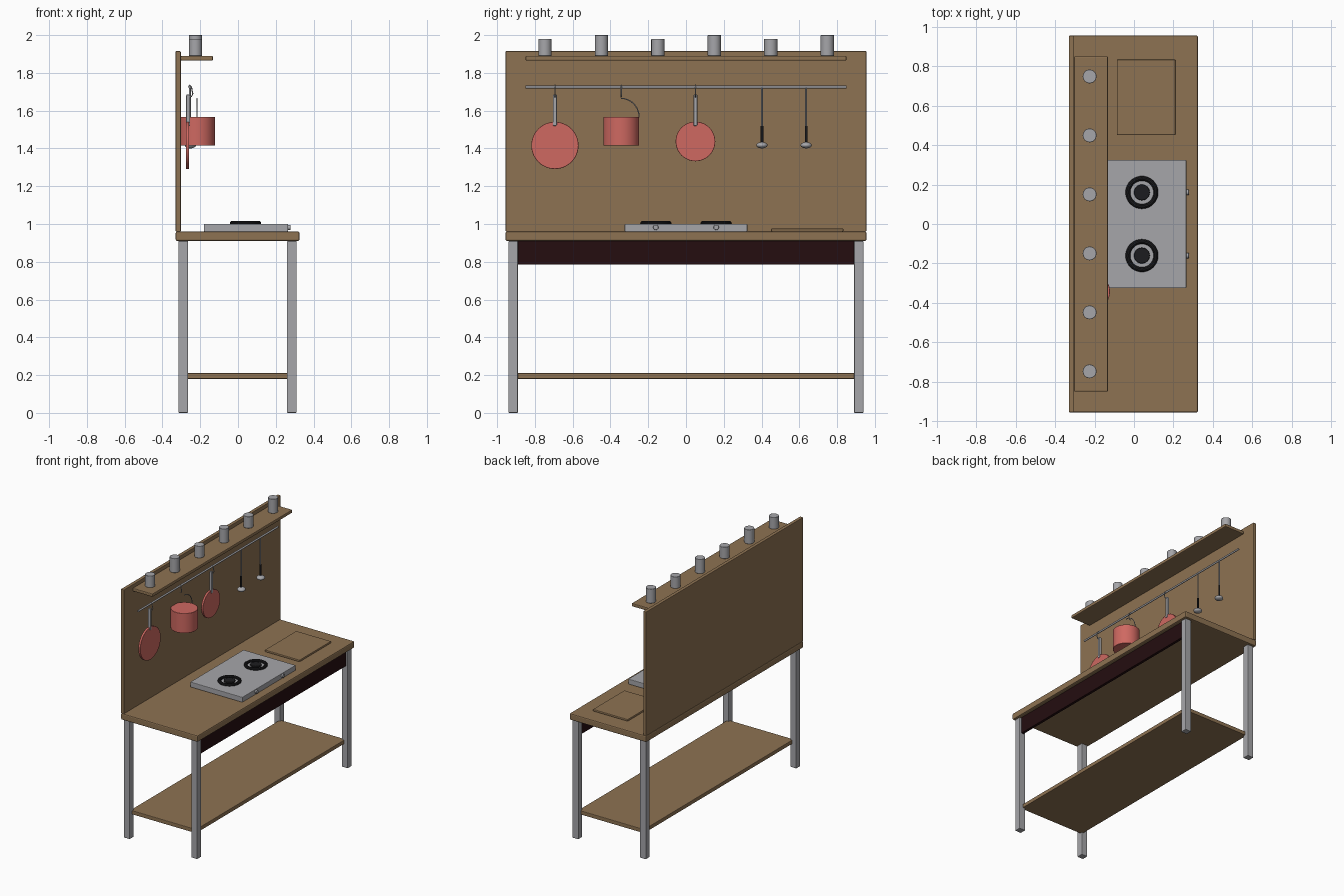
import bpy, math
from mathutils import Vector

cube = bpy.data.objects.get("Cube")
if cube:
    bpy.data.objects.remove(cube, do_unlink=True)


def material(name, rgb):
    m = bpy.data.materials.new(name)
    m.use_nodes = True
    m.diffuse_color = (*rgb, 1)
    bsdf = next(n for n in m.node_tree.nodes if n.type == 'BSDF_PRINCIPLED')
    bsdf.inputs["Base Color"].default_value = (*rgb, 1)
    return m


WOOD = material("wood", (0.27, 0.17, 0.085))
STEEL = material("steel", (0.38, 0.38, 0.40))
RED = material("red enamel", (0.62, 0.14, 0.12))
DARK = material("dark brown", (0.018, 0.004, 0.005))
BLACK = material("black iron", (0.012, 0.012, 0.014))


def finish(obj, name, mat, bevel=0, smooth=False):
    obj.name = name
    obj.data.materials.append(mat)
    if smooth:
        bpy.ops.object.shade_smooth_by_angle()
    if bevel:
        mod = obj.modifiers.new("soft edges", 'BEVEL')
        mod.width = bevel
        mod.segments = 2
        mod.limit_method = 'ANGLE'
    return obj


def box(name, xs, ys, zs, mat, bevel=0):
    spans = (xs, ys, zs)
    bpy.ops.mesh.primitive_cube_add(size=1, location=[sum(s) / 2 for s in spans])
    obj = bpy.context.object
    obj.scale = [s[1] - s[0] for s in spans]
    bpy.ops.object.transform_apply(location=False, rotation=False, scale=True)
    return finish(obj, name, mat, bevel)


def cylinder(name, start, end, radius, mat, sides=32, bevel=0):
    a, b = Vector(start), Vector(end)
    turn = (b - a).to_track_quat('Z', 'Y').to_euler()
    bpy.ops.mesh.primitive_cylinder_add(vertices=sides, radius=radius, depth=(b - a).length,
                                        location=(a + b) / 2, rotation=turn)
    return finish(bpy.context.object, name, mat, bevel, True)


def wire(name, points, radius, mat):
    curve = bpy.data.curves.new(name, 'CURVE')
    curve.dimensions = '3D'
    curve.bevel_depth = radius
    curve.bevel_resolution = 2
    curve.use_fill_caps = True
    spline = curve.splines.new('POLY')
    spline.points.add(len(points) - 1)
    for p, co in zip(spline.points, points):
        p.co = (*co, 1)
    obj = bpy.data.objects.new(name, curve)
    bpy.context.collection.objects.link(obj)
    curve.materials.append(mat)


# Table: worktop, legs, lower shelf, front apron
box("worktop", (-0.33, 0.325), (-0.955, 0.955), (0.91, 0.96), WOOD, 0.008)
for x, depth in ((-0.29, "back"), (0.285, "front")):
    for y, side in ((-0.915, "near"), (0.915, "far")):
        box(f"{depth}_{side}_leg", (x - 0.026, x + 0.026), (y - 0.025, y + 0.025),
            (0, 0.91), STEEL, 0.005)
box("lower_shelf", (-0.28, 0.28), (-0.91, 0.91), (0.18, 0.21), WOOD, 0.004)
box("front_apron", (0.275, 0.295), (-0.895, 0.895), (0.785, 0.91), DARK)

# Backboard, upper shelf and hanging rail
box("backboard", (-0.33, -0.303), (-0.955, 0.955), (0.96, 1.915), WOOD, 0.004)
box("upper_shelf", (-0.303, -0.132), (-0.85, 0.85), (1.865, 1.89), WOOD, 0.006)
RAIL_X, RAIL_Z = -0.255, 1.725
cylinder("hanging_rail", (RAIL_X, -0.85, RAIL_Z), (RAIL_X, 0.85, RAIL_Z), 0.007, STEEL, 16)

# Storage cans, alternating short and tall
for i in range(6):
    y = -0.747 + i * 0.299
    top = 2.0 if i % 2 else 1.98
    cylinder(f"can_{i + 1}", (-0.225, y, 1.89), (-0.225, y, top), 0.035, STEEL, bevel=0.002)


def hook(name, y):
    wire(name, [(RAIL_X - 0.007, y, 1.727), (RAIL_X, y, 1.735), (RAIL_X + 0.009, y, 1.725),
                (RAIL_X + 0.011, y, 1.71), (RAIL_X + 0.016, y, 1.69),
                (RAIL_X + 0.009, y, 1.675), (RAIL_X - 0.002, y, 1.672)], 0.003, STEEL)


# Frying pans with flat handles
for name, y, z, r in (("large_pan", -0.694, 1.416, 0.125), ("small_pan", 0.05, 1.437, 0.105)):
    cylinder(name, (-0.276, y, z), (-0.259, y, z), r, RED, 48, 0.002)
    box(name + "_handle", (-0.274, -0.254), (y - 0.01, y + 0.01), (1.52, 1.685), STEEL, 0.004)
    hook(name + "_hook", y)

# Cooking pot with curved wire handle
POT_X, POT_Y = -0.217, -0.343
cylinder("pot", (POT_X, POT_Y, 1.415), (POT_X, POT_Y, 1.567), 0.095, RED, 48, 0.002)
arc = [math.radians(a) for a in range(0, 91, 10)]
wire("pot_handle", [(POT_X, POT_Y + 0.095 * math.cos(a), 1.565 + 0.1 * math.sin(a))
                    for a in arc], 0.003, STEEL)
hook("pot_hook", POT_Y)

# Ladles
for i, y in enumerate((0.402, 0.636), 1):
    cylinder(f"ladle_{i}_rod", (RAIL_X, y, 1.515), (RAIL_X, y, 1.72), 0.005, STEEL, 12)
    cylinder(f"ladle_{i}_grip", (RAIL_X, y, 1.42), (RAIL_X, y, 1.52), 0.007, BLACK, 12)
    bpy.ops.mesh.primitive_uv_sphere_add(segments=24, ring_count=12, radius=0.03,
                                         location=(-0.252, y, 1.417))
    bowl = bpy.context.object
    bowl.scale.z = 0.55
    finish(bowl, f"ladle_{i}_bowl", STEEL, 0, True)

# Hob with burners and knobs
box("hob", (-0.18, 0.265), (-0.325, 0.325), (0.96, 1.0), STEEL, 0.004)
for i, y in enumerate((-0.16, 0.16), 1):
    bpy.ops.mesh.primitive_torus_add(major_segments=40, minor_segments=10, major_radius=0.071,
                                     minor_radius=0.012, location=(0.04, y, 1.004))
    finish(bpy.context.object, f"burner_{i}_ring", BLACK, 0, True)
    cylinder(f"burner_{i}_cap", (0.04, y, 1.0), (0.04, y, 1.012), 0.04, BLACK, bevel=0.003)
    cylinder(f"knob_{i}", (0.26, y, 0.982), (0.278, y, 0.982), 0.014, STEEL, 24, 0.002)

# Chopping board
box("chopping_board", (-0.087, 0.21), (0.45, 0.833), (0.96, 0.976), WOOD, 0.005)
